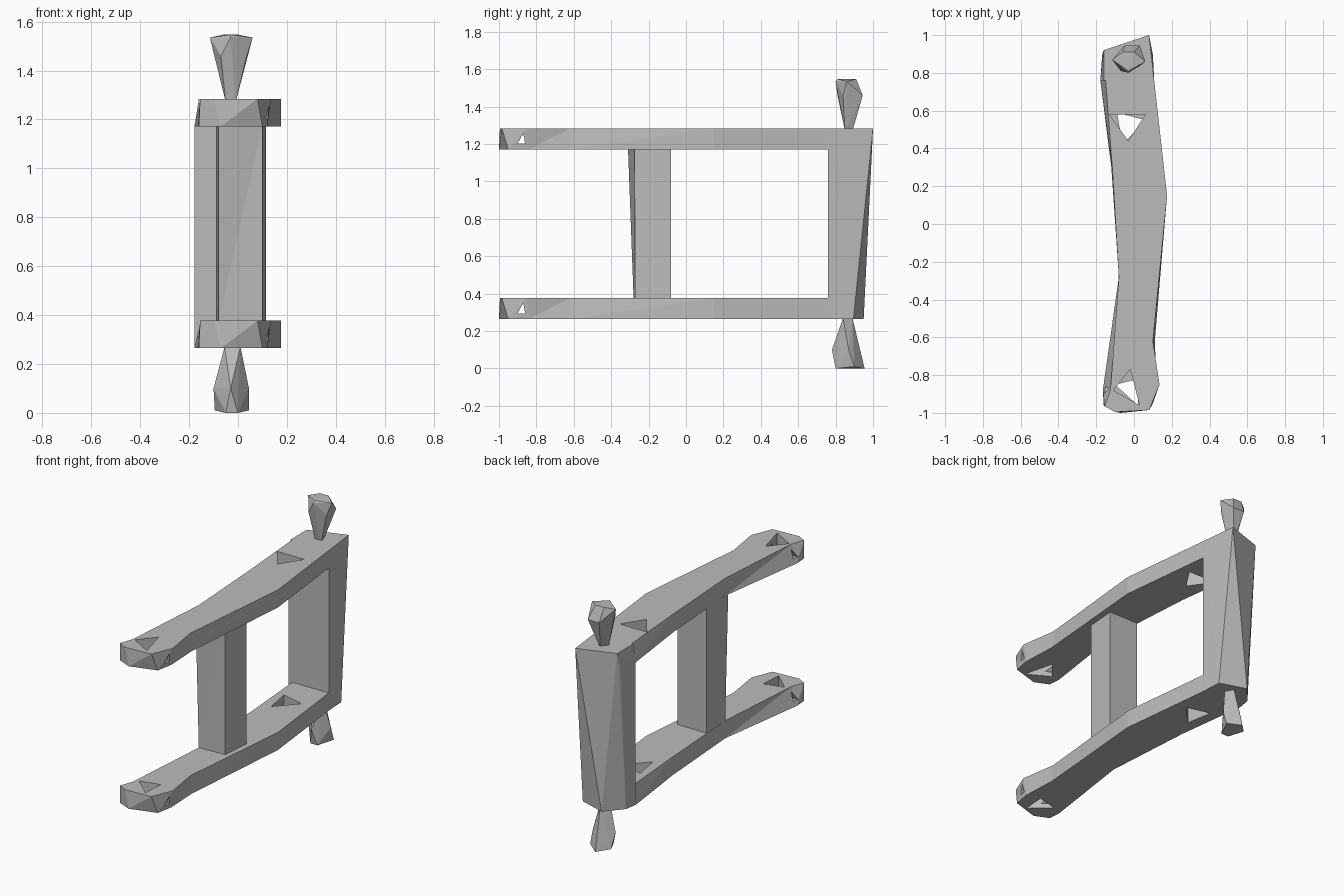
import bpy, bmesh

if "Cube" in bpy.data.objects:
    bpy.data.objects.remove(bpy.data.objects["Cube"], do_unlink=True)

grey = bpy.data.materials.new("plain grey")
grey.use_nodes = True
grey.diffuse_color = (0.5, 0.5, 0.5, 1)
grey.node_tree.nodes["Principled BSDF"].inputs["Base Color"].default_value = (0.5, 0.5, 0.5, 1)


def finish(name, bm):
    bmesh.ops.recalc_face_normals(bm, faces=bm.faces)
    mesh = bpy.data.meshes.new(name)
    bm.to_mesh(mesh)
    bm.free()
    mesh.materials.append(grey)
    obj = bpy.data.objects.new(name, mesh)
    bpy.context.collection.objects.link(obj)
    return obj


def loft(name, low, high, z0, z1):
    """Solid between two outlines with matching points."""
    bm = bmesh.new()
    a = [bm.verts.new((x, y, z0)) for x, y in low]
    b = [bm.verts.new((x, y, z1)) for x, y in high]
    bm.faces.new(a)
    bm.faces.new(b)
    for i in range(len(a)):
        j = (i + 1) % len(a)
        bm.faces.new((a[i], a[j], b[j]))
        bm.faces.new((a[i], b[j], b[i]))
    return finish(name, bm)


def hull(name, rings):
    """Faceted convex solid through rings of (z, points)."""
    bm = bmesh.new()
    for z, points in rings:
        for x, y in points:
            bm.verts.new((x, y, z))
    out = bmesh.ops.convex_hull(bm, input=bm.verts)
    bmesh.ops.delete(bm, geom=list({g for g in out["geom_interior"] + out["geom_unused"]
                                    if isinstance(g, bmesh.types.BMVert)}), context='VERTS')
    bmesh.ops.dissolve_limit(bm, angle_limit=0.01, verts=bm.verts, edges=bm.edges)
    return finish(name, bm)


def cut(obj, cutter):
    mod = obj.modifiers.new("hole", 'BOOLEAN')
    mod.operation = 'DIFFERENCE'
    mod.solver = 'EXACT'
    mod.object = cutter
    bpy.context.view_layer.update()
    bpy.context.view_layer.objects.active = obj
    bpy.ops.object.modifier_apply(modifier=mod.name)
    bpy.data.objects.remove(cutter, do_unlink=True)


# Arms: bent bars with tapered front ends, vertical holes and a small cross hole
arm_low = [(-.178, .76), (-.12, .3), (-.08, -.28), (-.165, -.88), (-.16, -.96),
           (-.07, -1), (.1, -.95), (.12, -.84), (.11, -.62), (.175, .15), (.107, .76)]
arm_high = [(-.15, .76), (-.115, .3), (-.08, -.28), (-.125, -.88), (-.155, -.965),
            (-.1, -.995), (.08, -.985), (.135, -.85), (.1, -.62), (.175, .15), (.107, .76)]
holes = {
    "lower_arm": (.265, [(-.09, .59), (-.06, .42), (.06, .55)],
                  [(-.1, -.85), (.03, -.82), (.02, -.96)]),
    "upper_arm": (1.172, [(-.13, .58), (-.03, .44), (.06, .58)],
                  [(-.11, -.88), (.03, -.96), (-.02, -.77)]),
}
for name, (z, rear_hole, front_hole) in holes.items():
    arm = loft(name, arm_low, arm_high, z, z + .112)
    for outline in (rear_hole, front_hole):
        cut(arm, loft("hole_cutter", outline, outline, z - .1, z + .2))
    cross = hull("cross_cutter", [(z + .03, [(-.3, -.9), (.3, -.9), (-.3, -.86), (.3, -.86)]),
                                  (z + .085, [(-.3, -.87), (.3, -.87)])])
    cut(arm, cross)

# Rear post joining both arm ends
hull("rear_post", [
    (.265, [(-.178, .76), (.107, .76), (-.165, .84), (-.07, .95), (.1, .895)]),
    (1.284, [(-.16, .76), (.107, .76), (-.16, .92), (.08, 1)]),
    (1.172, [(-.178, .76), (-.168, .9)])])

# Middle strut
loft("middle_strut", [(-.08, -.28), (.1, -.272), (.115, -.08), (-.09, -.08)],
     [(-.08, -.31), (.1, -.275), (.115, -.08), (-.09, -.08)], .37, 1.175)

# Faceted pegs above and below the post
hull("top_peg", [
    (1.27, [(-.05, .85), (-.01, .85), (-.02, .89)]),
    (1.46, [(-.07, .81), (.03, .945), (-.05, .945), (.035, .84)]),
    (1.535, [(-.115, .87), (.06, .86), (-.03, .8)]),
    (1.547, [(-.06, .91), (0, .91), (-.03, .81)])])
hull("bottom_peg", [
    (.27, [(-.055, .84), (.01, .84), (-.02, .89)]),
    (.1, [(-.1, .85), (.045, .87), (-.03, .78), (-.03, .93)]),
    (.01, [(-.095, .89), (.045, .9)]),
    (0, [(-.05, .8), (0, .8), (-.03, .955)])])
